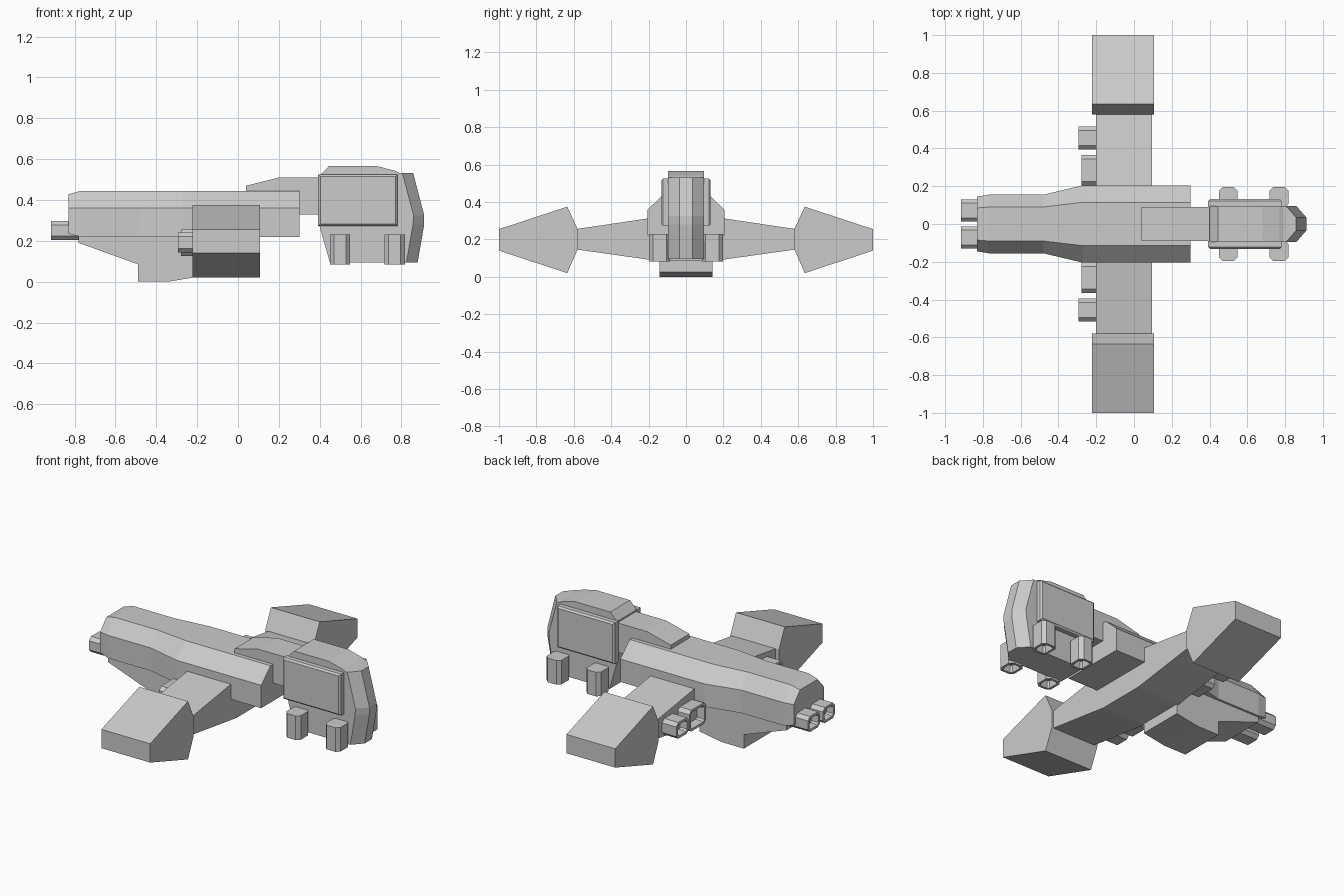
import bpy, bmesh
from mathutils import Vector

if "Cube" in bpy.data.objects:
    bpy.data.objects.remove(bpy.data.objects["Cube"])

grey = bpy.data.materials.new("hull_grey")
grey.use_nodes = True
grey.diffuse_color = (0.6, 0.6, 0.6, 1)
grey.node_tree.nodes["Principled BSDF"].inputs["Base Color"].default_value = (0.6, 0.6, 0.6, 1)


def finish(name, bm):
    bmesh.ops.recalc_face_normals(bm, faces=bm.faces)
    mesh = bpy.data.meshes.new(name)
    bm.to_mesh(mesh)
    bm.free()
    mesh.materials.append(grey)
    obj = bpy.data.objects.new(name, mesh)
    bpy.context.collection.objects.link(obj)
    return obj


def loft(name, rings):
    """Skin a list of matching closed rings and cap both ends."""
    bm = bmesh.new()
    loops = [[bm.verts.new(p) for p in ring] for ring in rings]
    n = len(loops[0])
    for a, b in zip(loops, loops[1:]):
        for i in range(n):
            j = (i + 1) % n
            bm.faces.new((a[i], a[j], b[j], b[i]))
    bm.faces.new(loops[0])
    bm.faces.new(loops[-1])
    return finish(name, bm)


def slab(name, profile, half):
    """Side profile in x and z, extruded across y."""
    return loft(name, [[(x, y, z) for x, z in profile] for y in (-half, half)])


def box_mesh(lo, hi):
    bm = bmesh.new()
    bmesh.ops.create_cube(bm, size=1)
    lo, hi = Vector(lo), Vector(hi)
    for v in bm.verts:
        v.co = (lo + hi) / 2 + v.co * (hi - lo)
    return bm


def nozzle(name, lo, hi, axis, chamfer=0.02, depth=0.04):
    """Chamfered block with a hollow mouth at its low end along the axis."""
    bm = box_mesh(lo, hi)
    along = [e for e in bm.edges
             if abs((e.verts[0].co - e.verts[1].co)[axis]) > 1e-4]
    bmesh.ops.bevel(bm, geom=along, offset=chamfer, segments=1, affect='EDGES')
    bm.normal_update()
    mouth = min(bm.faces, key=lambda f: f.calc_center_median()[axis])
    bmesh.ops.inset_region(bm, faces=[mouth], thickness=0.016)
    pushed = bmesh.ops.extrude_face_region(bm, geom=[mouth])["geom"]
    verts = [g for g in pushed if isinstance(g, bmesh.types.BMVert)]
    centre = sum((v.co for v in verts), Vector()) / len(verts)
    for v in verts:
        v.co = centre + (v.co - centre) * 0.75
        v.co[axis] += depth
    if mouth.is_valid:
        bmesh.ops.delete(bm, geom=[mouth], context='FACES_ONLY')
    return finish(name, bm)


# Fuselage: x, half width, half width of roof, bottom, shoulder, roof
stations = [
    (-0.83, 0.145, 0.085, 0.235, 0.36, 0.428),
    (-0.77, 0.155, 0.09, 0.22, 0.36, 0.445),
    (-0.48, 0.155, 0.09, 0.22, 0.36, 0.445),
    (-0.27, 0.205, 0.115, 0.22, 0.36, 0.445),
    (0.30, 0.205, 0.115, 0.22, 0.36, 0.445),
]
loft("fuselage", [
    [(x, -w, b), (x, w, b), (x, w, s), (x, r, t), (x, -r, t), (x, -w, s)]
    for x, w, r, b, s, t in stations])

# Belly keel behind the wing
slab("belly_keel", [(-0.78, 0.24), (-0.78, 0.19), (-0.49, 0.085), (-0.49, 0.0),
                    (-0.34, 0.0), (-0.19, 0.025), (-0.19, 0.24)], 0.142)

# Neck ridge that carries the head
slab("neck", [(0.04, 0.42), (0.04, 0.47), (0.2, 0.51), (0.42, 0.51),
              (0.42, 0.33), (0.25, 0.33)], 0.09)

# Head block and faceted nose
slab("head", [(0.4, 0.27), (0.4, 0.52), (0.445, 0.566), (0.68, 0.566),
              (0.77, 0.543), (0.80, 0.528), (0.858, 0.32), (0.822, 0.095),
              (0.45, 0.095)], 0.095)
loft("nose", [
    [(side - 0.03, -0.095, z), (side, -0.095, z), (front, -0.035, z),
     (front, 0.035, z), (side, 0.095, z), (side - 0.03, 0.095, z)]
    for z, side, front in [(0.095, 0.825, 0.88), (0.28, 0.857, 0.912),
                           (0.325, 0.86, 0.912), (0.532, 0.805, 0.858)]])


# Wing spanning both sides
def wing_ring(y, low, high):
    return [(-0.2, y, low), (0.095, y, low), (0.095, y, high), (-0.2, y, high)]


half_wing = [(0.15, 0.085, 0.32), (0.59, 0.147, 0.255)]
loft("wing", [wing_ring(-y, a, b) for y, a, b in reversed(half_wing)]
     + [wing_ring(y, a, b) for y, a, b in half_wing])

for side, label in ((1, "back"), (-1, "front")):

    def span(name, x, y, z, axis, **options):
        ys = sorted((side * y[0], side * y[1]))
        nozzle(name + "_" + label, (x[0], ys[0], z[0]), (x[1], ys[1], z[1]), axis, **options)

    # Wing tip pod
    loft("wing_tip_" + label, [
        [(-0.222, side * y, a), (0.107, side * y, a),
         (0.107, side * y, b), (-0.222, side * y, b)]
        for y, a, b in [(0.58, 0.145, 0.257), (0.635, 0.02, 0.375), (1.0, 0.14, 0.255)]])

    # Thrusters on the tail and the trailing edge of the wing
    span("tail_thruster", (-0.915, -0.77), (0.013, 0.13), (0.203, 0.298), 0)
    span("inner_thruster", (-0.278, -0.18), (0.205, 0.365), (0.125, 0.255), 0)
    span("outer_thruster", (-0.295, -0.18), (0.395, 0.515), (0.143, 0.242), 0)

    # Landing jets under the head
    span("rear_jet", (0.45, 0.548), (0.085, 0.197), (0.083, 0.23), 2)
    span("fore_jet", (0.717, 0.817), (0.085, 0.197), (0.083, 0.23), 2)

    # Side panel with chamfered rim
    ys = sorted((side * 0.09, side * 0.132))
    bm = box_mesh((0.393, ys[0], 0.272), (0.782, ys[1], 0.525))
    outer = [e for e in bm.edges if all(abs(v.co.y) > 0.12 for v in e.verts)]
    bmesh.ops.bevel(bm, geom=outer, offset=0.01, segments=1, affect='EDGES')
    finish("side_panel_" + label, bm)
